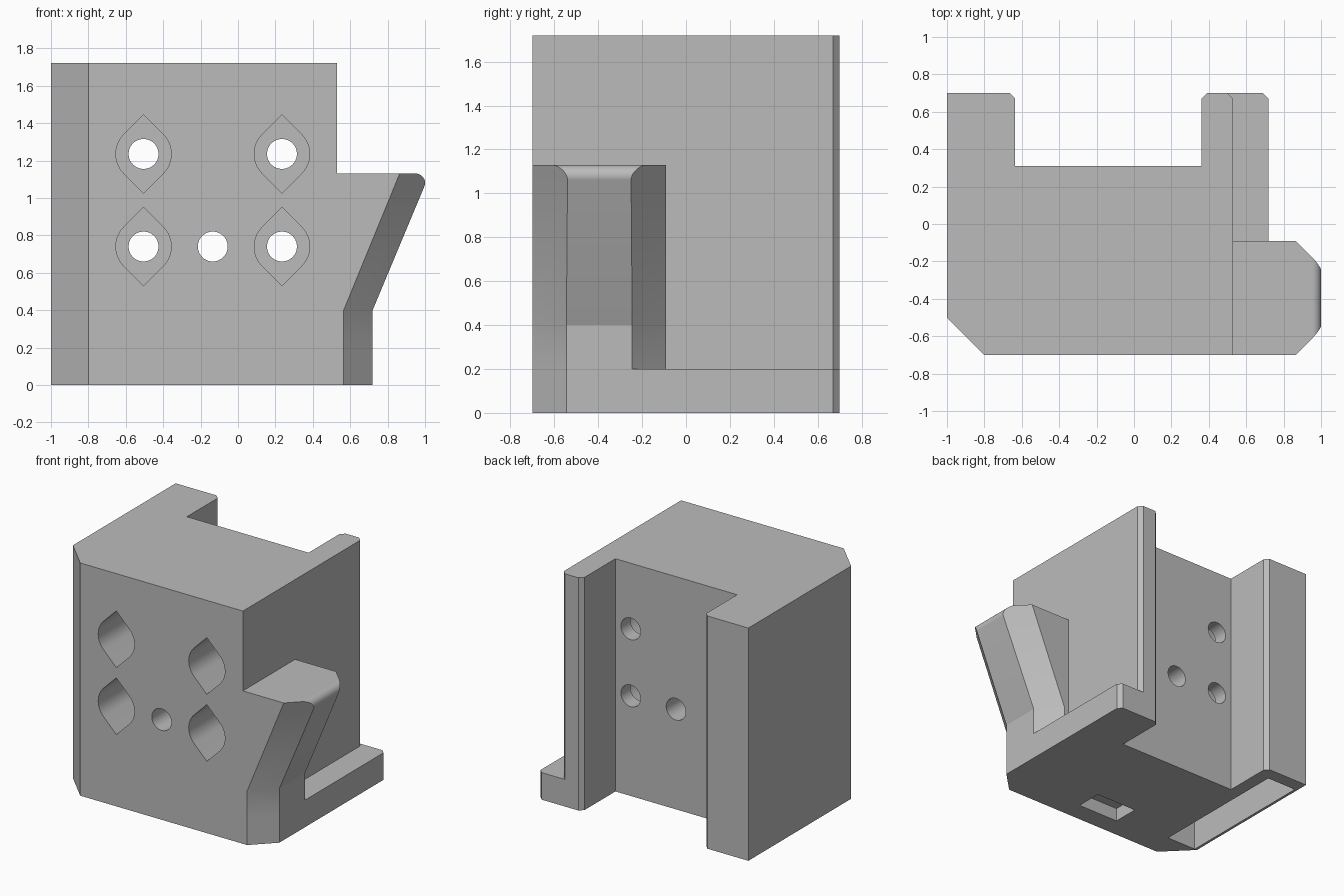
import bpy, bmesh, math

cube = bpy.data.objects.get("Cube")
if cube:
    bpy.data.objects.remove(cube, do_unlink=True)

grey = bpy.data.materials.new("plain_grey")
grey.use_nodes = True
COLOUR = (0.5, 0.5, 0.5, 1)
grey.diffuse_color = COLOUR
for node in grey.node_tree.nodes:
    if node.type == 'BSDF_PRINCIPLED':
        node.inputs["Base Color"].default_value = COLOUR
        node.inputs["Roughness"].default_value = 0.6


def loft(name, rings):
    """Closed solid through rings of equal point count."""
    bm = bmesh.new()
    loops = [[bm.verts.new(p) for p in ring] for ring in rings]
    n = len(loops[0])
    for a, b in zip(loops, loops[1:]):
        for i in range(n):
            j = (i + 1) % n
            bm.faces.new((a[i], a[j], b[j], b[i]))
    bm.faces.new(loops[0])
    bm.faces.new(loops[-1])
    bmesh.ops.recalc_face_normals(bm, faces=bm.faces[:])
    mesh = bpy.data.meshes.new(name)
    bm.to_mesh(mesh)
    bm.free()
    mesh.materials.append(grey)
    obj = bpy.data.objects.new(name, mesh)
    bpy.context.scene.collection.objects.link(obj)
    return obj


def prism_z(name, pts, lo, hi):
    return loft(name, [[(x, y, z) for x, y in pts] for z in (lo, hi)])


def prism_y(name, pts, lo, hi):
    return loft(name, [[(x, y, z) for x, z in pts] for y in (lo, hi)])


def box(name, x0, x1, y0, y1, z0, z1):
    return prism_z(name, [(x0, y0), (x1, y0), (x1, y1), (x0, y1)], z0, z1)


def arc(cx, cz, r, start, end, steps):
    angles = [math.radians(start + (end - start) * i / steps) for i in range(steps + 1)]
    return [(cx + r * math.cos(a), cz + r * math.sin(a)) for a in angles]


def combine(target, other, operation):
    mod = target.modifiers.new(operation, 'BOOLEAN')
    mod.operation = operation
    mod.solver = 'EXACT'
    mod.object = other
    bpy.context.view_layer.objects.active = target
    bpy.ops.object.modifier_apply(modifier=mod.name)
    bpy.data.objects.remove(other, do_unlink=True)


FRONT, BACK, C = -0.7, 0.7, 0.03

# Main block with the open channel at the back
body = prism_z("bracket_body", [
    (-1, -0.5), (-0.8, FRONT), (0.53, FRONT), (0.53, BACK - C), (0.53 - C, BACK),
    (0.36 + C, BACK), (0.36, BACK - C), (0.36, 0.31), (-0.635, 0.31),
    (-0.635, BACK - C), (-0.635 - C, BACK), (-1, BACK)], 0, 1.72)

# Low ledge along the side
ledge = prism_z("side_ledge", [
    (0.45, FRONT), (0.565, FRONT), (0.72, -0.545), (0.72, BACK - C),
    (0.72 - C, BACK), (0.45, BACK)], 0, 0.2)
combine(body, ledge, 'UNION')

# Leaning side arm with chamfered corners and a rounded lip
TOP, R = 1.13, 0.05
lip = arc(0.95, TOP - R, R, -22, 90, 12)
sections = [(0.72, 0.1), (0.72, 0.4)] + lip
rings = []
for outer, z in sections:
    edge = 0.565 + 0.41 * max(0, z - 0.4)
    cut = outer - edge
    rings.append([(0.45, FRONT, z), (edge, FRONT, z), (outer, FRONT + cut, z),
                  (outer, -0.09 - cut, z), (edge, -0.09, z), (0.45, -0.09, z)])
combine(body, loft("side_arm", rings), 'UNION')

# Screw holes, four of them with pointed pockets from the front
LOW, HIGH = 0.74, 1.235
for x, z in [(-0.505, LOW), (0.235, LOW), (-0.505, HIGH), (0.235, HIGH), (-0.135, LOW)]:
    if x != -0.135:
        r = 0.148
        tip = r * math.sqrt(2)
        outline = (arc(x, z, r, -45, 45, 12) + [(x, z + tip)]
                   + arc(x, z, r, 135, 225, 12) + [(x, z - tip)])
        combine(body, prism_y("pocket_cutter", outline, -0.8, 0.2), 'DIFFERENCE')
    circle = arc(x, z, 0.08, 0, 360, 48)[:-1]
    combine(body, prism_y("hole_cutter", circle, -0.9, 0.5), 'DIFFERENCE')

# Recesses in the underside
combine(body, box("slot_cutter", -0.98, -0.735, -0.5, 0.6, -0.1, 0.3), 'DIFFERENCE')
combine(body, box("recess_cutter", -0.3, 0.04, -0.55, -0.35, -0.1, 0.1), 'DIFFERENCE')

# Smooth curved walls, sharp corners
bpy.ops.object.select_all(action='DESELECT')
body.select_set(True)
bpy.context.view_layer.objects.active = body
bpy.ops.object.shade_smooth_by_angle(angle=math.radians(20))
